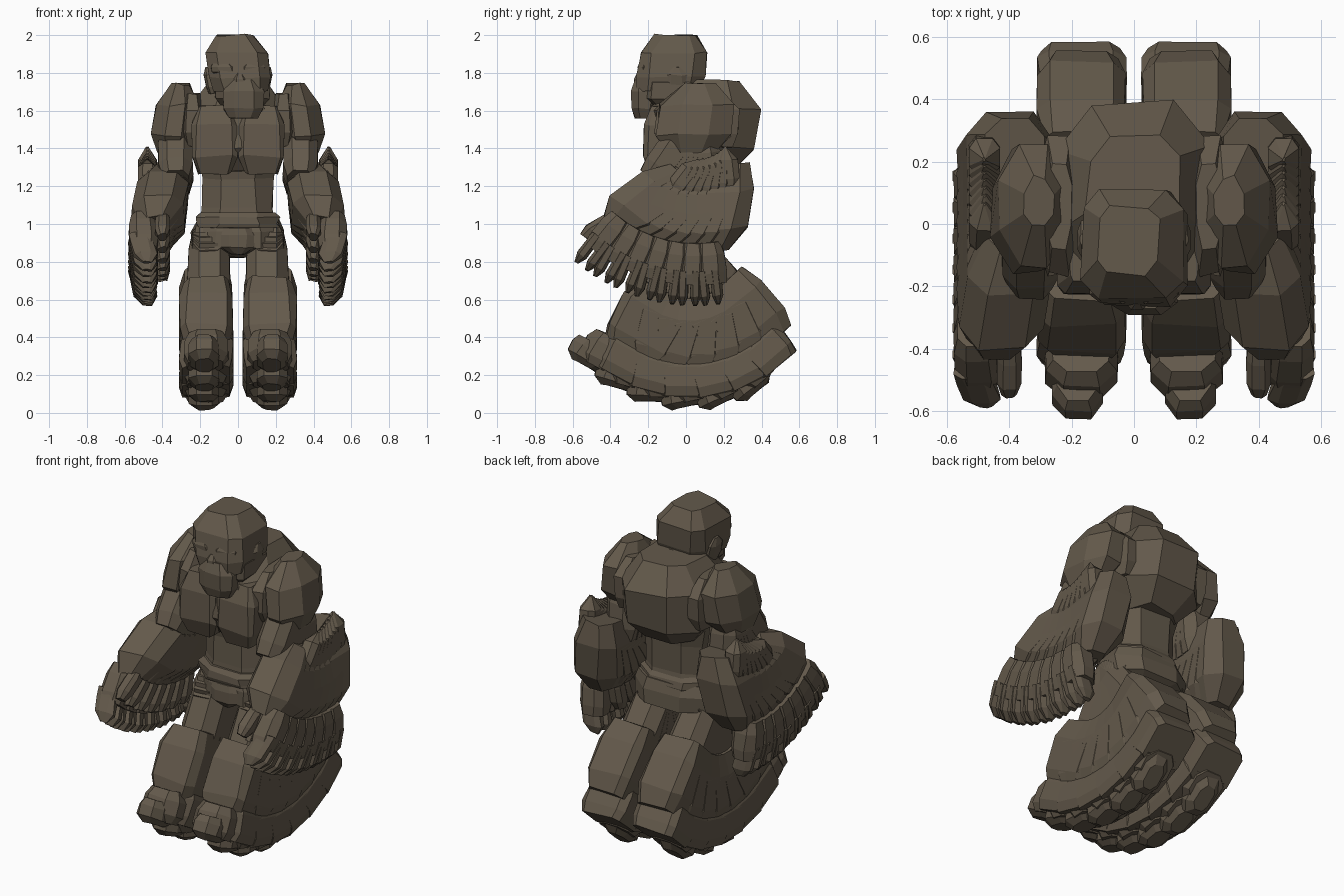
import bpy, bmesh, math, random
from mathutils import Vector, Matrix

random.seed(4)
cube = bpy.data.objects.get("Cube")
if cube:
    bpy.data.objects.remove(cube)

stone = bpy.data.materials.new("dark_stone")
stone.use_nodes = True
stone.diffuse_color = (0.125, 0.1, 0.07, 1)
stone.node_tree.nodes["Principled BSDF"].inputs["Base Color"].default_value = stone.diffuse_color

MIRROR = Matrix.Scale(-1, 4, Vector((1, 0, 0)))
CORNERS = [(-1, -1), (1, -1), (1, 1), (-1, 1)]


def add_rock(bm, centre, size, foot=0.8, crown=0.8, lean=(0, 0), cut=0.5):
    """Chiselled eight-sided block: foot and crown scale its ends, lean shifts the crown."""
    rows = []
    for height, scale in ((0, foot), (0.25, 1), (0.7, 1), (1, crown)):
        row = []
        for i, (across, along) in enumerate(CORNERS):
            # Each corner is cut into two points, ordered around the block
            points = [(across, along * (1 - cut)), (across * (1 - cut), along)]
            for u, v in points if i % 2 == 0 else reversed(points):
                offset = Vector((u * scale * size[0] / 2 + lean[0] * (height - 0.5),
                                 v * scale * size[1] / 2 + lean[1] * (height - 0.5),
                                 size[2] * (height - 0.5)))
                chip = Vector([random.uniform(-1, 1) * side * 0.025 for side in size])
                row.append(bm.verts.new(Vector(centre) + offset + chip))
        rows.append(row)
    for low, high in zip(rows, rows[1:]):
        for i in range(len(low)):
            bm.faces.new((low[i - 1], low[i], high[i], high[i - 1]))
    bm.faces.new(rows[0])
    bm.faces.new(rows[-1])


def finish(name, source, matrix):
    bm = source.copy()
    bm.transform(matrix)
    bmesh.ops.recalc_face_normals(bm, faces=bm.faces)
    mesh = bpy.data.meshes.new(name)
    bm.to_mesh(mesh)
    bm.free()
    mesh.materials.append(stone)
    bpy.context.collection.objects.link(bpy.data.objects.new(name, mesh))


def rock(name, paired=False, **shape):
    bm = bmesh.new()
    add_rock(bm, **shape)
    if paired:
        finish("left_" + name, bm, Matrix())
        finish("right_" + name, bm, MIRROR)
    else:
        finish(name, bm, Matrix())
    bm.free()


def swing(name, limb, pivot, start, stop, count):
    """Fan of limb copies turned about a sideways axis, on both sides."""
    bm = bmesh.new()
    for shape in limb:
        add_rock(bm, **shape)
    for i in range(count):
        angle = math.radians(start + (stop - start) * i / (count - 1))
        turn = Matrix.Translation(Vector(pivot)) @ Matrix.Rotation(-angle, 4, 'X')
        finish(f"left_{name}_{i + 1}", bm, turn)
        finish(f"right_{name}_{i + 1}", bm, MIRROR @ turn)
    bm.free()


# Torso
rock("chest", centre=(0, 0.09, 1.52), size=(0.5, 0.57, 0.48), foot=0.65, crown=0.6, lean=(0, 0.06))
rock("chest_plate", paired=True, centre=(0.125, -0.1, 1.45), size=(0.24, 0.25, 0.36), foot=0.7,
     crown=0.7, cut=0.2)
rock("waist", centre=(0, 0.04, 1.17), size=(0.37, 0.28, 0.36), foot=1.1, crown=1.1)
rock("belt", centre=(0, 0.03, 1.02), size=(0.43, 0.34, 0.08), foot=1, crown=0.9)
rock("pelvis", centre=(0, 0.05, 0.92), size=(0.48, 0.34, 0.2), foot=0.4, crown=0.9)
rock("loin_plate", centre=(0, -0.1, 0.91), size=(0.18, 0.1, 0.14), foot=0.4)

# Head
rock("neck", centre=(0, 0, 1.66), size=(0.2, 0.24, 0.2))
rock("skull", centre=(0, -0.07, 1.85), size=(0.32, 0.36, 0.3), foot=0.9, crown=0.6,
     lean=(-0.04, 0.04), cut=0.35)
rock("cheeks", centre=(0.02, -0.08, 1.71), size=(0.29, 0.29, 0.18), foot=0.7, cut=0.3)
rock("beard", centre=(0.03, -0.22, 1.66), size=(0.21, 0.14, 0.2), foot=0.7, crown=0.7)
rock("nose", centre=(0.01, -0.24, 1.75), size=(0.07, 0.07, 0.1), crown=0.5)
rock("brow", paired=True, centre=(0.07, -0.2, 1.82), size=(0.14, 0.11, 0.06), lean=(0.02, 0))
rock("ear_spike", paired=True, centre=(0.15, -0.05, 1.76), size=(0.05, 0.12, 0.14), crown=0.3,
     lean=(0.03, 0))

# Shoulders
rock("shoulder", paired=True, centre=(0.33, 0.05, 1.56), size=(0.23, 0.4, 0.36), foot=0.6,
     crown=0.4, lean=(-0.05, 0.04), cut=0.6)
rock("shoulder_ridge", paired=True, centre=(0.24, 0.06, 1.55), size=(0.14, 0.44, 0.28), crown=0.6)

# Arms hang from the shoulder pivot
arm = [
    dict(centre=(0.33, 0.01, -0.24), size=(0.18, 0.2, 0.3)),  # upper arm
    dict(centre=(0.41, 0.08, -0.48), size=(0.28, 0.33, 0.44), foot=0.55, crown=0.7,
         lean=(-0.06, 0.14)),  # forearm
    dict(centre=(0.48, 0.14, -0.27), size=(0.1, 0.12, 0.22), crown=0.1),  # elbow spike
    dict(centre=(0.5, 0, -0.76), size=(0.15, 0.16, 0.22), foot=0.9, lean=(0.01, 0)),  # hand
    dict(centre=(0.4, -0.06, -0.75), size=(0.08, 0.1, 0.19), foot=0.6, lean=(0, 0.07)),  # thumb
]
for along in (-0.05, 0.02):  # fingers
    arm.append(dict(centre=(0.5, along, -0.89), size=(0.12, 0.06, 0.18), foot=0.4, crown=1,
                    lean=(0.04, 0)))
swing("arm", arm, pivot=(0, 0.05, 1.55), start=-6, stop=37, count=7)

# Legs hang from the hip pivot
leg = [
    dict(centre=(0.155, 0, -0.12), size=(0.22, 0.26, 0.46)),  # thigh
    dict(centre=(0.167, 0, -0.44), size=(0.28, 0.4, 0.4), crown=0.85, cut=0.25),  # shin
    dict(centre=(0.167, -0.02, -0.65), size=(0.28, 0.26, 0.22), foot=0.9, cut=0.25),  # ankle
    dict(centre=(0.17, -0.15, -0.68), size=(0.23, 0.22, 0.18)),  # foot
    dict(centre=(0.18, -0.2, -0.73), size=(0.16, 0.24, 0.13), foot=0.6),  # toe
]
swing("leg", leg, pivot=(0, 0.02, 0.85), start=-40, stop=29, count=6)
